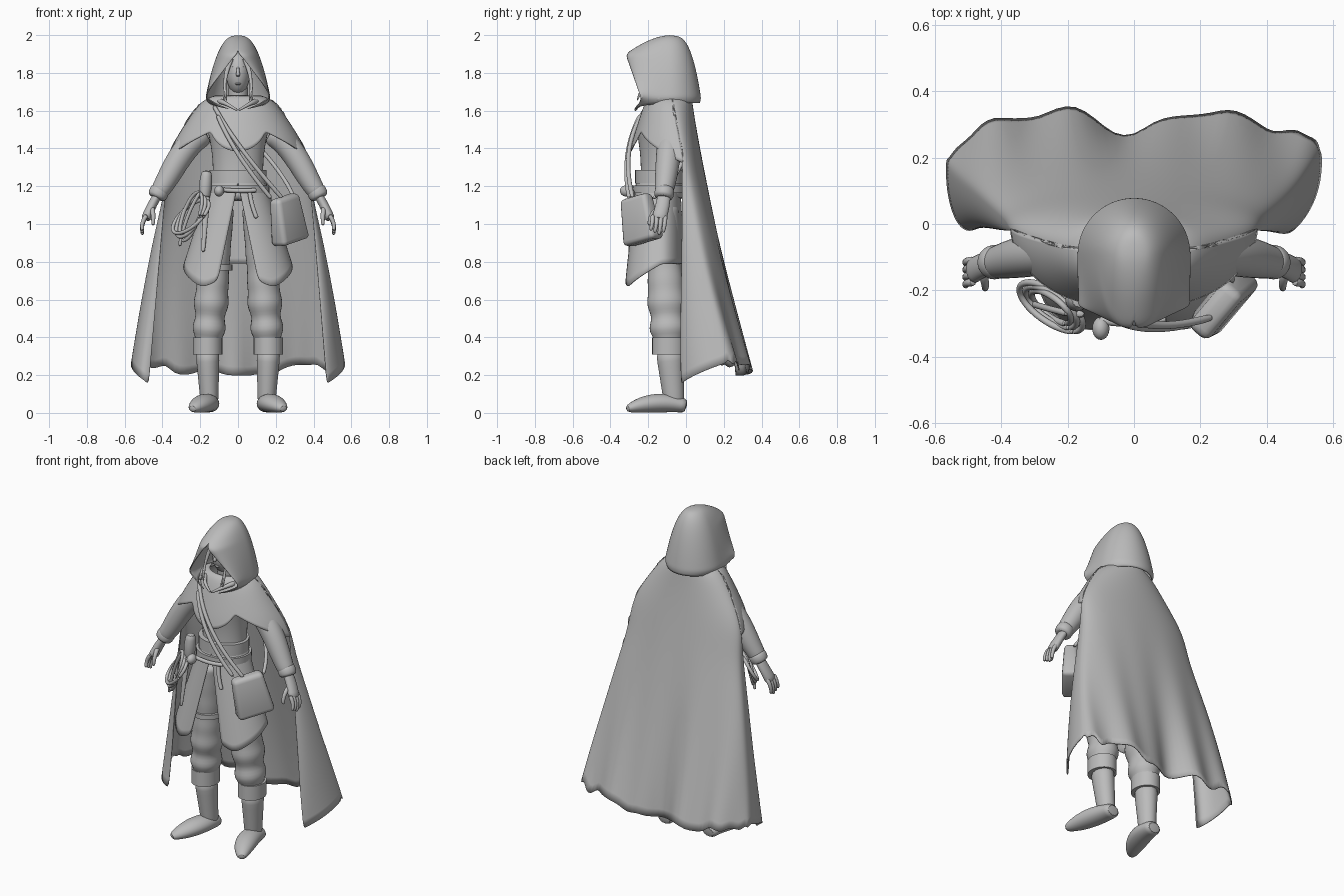
import bpy, bmesh, math, random
from mathutils import Vector

random.seed(4)
if "Cube" in bpy.data.objects:
    bpy.data.objects.remove(bpy.data.objects["Cube"])

GREY = (.5, .5, .5, 1)
cloth = bpy.data.materials.new("plain_grey")
cloth.use_nodes = True
cloth.diffuse_color = GREY
cloth.node_tree.nodes["Principled BSDF"].inputs["Base Color"].default_value = GREY


def finish(name, bm, subdivide=0, thickness=0):
    bmesh.ops.remove_doubles(bm, verts=bm.verts, dist=.0005)
    bmesh.ops.recalc_face_normals(bm, faces=bm.faces)
    mesh = bpy.data.meshes.new(name)
    bm.to_mesh(mesh)
    bm.free()
    mesh.shade_smooth()
    mesh.set_sharp_from_angle(angle=math.radians(50))
    mesh.materials.append(cloth)
    obj = bpy.data.objects.new(name, mesh)
    bpy.context.collection.objects.link(obj)
    if subdivide:
        modifier = obj.modifiers.new("smooth", "SUBSURF")
        modifier.levels = modifier.render_levels = subdivide
    if thickness:
        obj.modifiers.new("thickness", "SOLIDIFY").thickness = thickness
    return obj


def loft(name, rings, closed, subdivide=1, thickness=0):
    bm = bmesh.new()
    rows = [[bm.verts.new(point) for point in ring] for ring in rings]
    count = len(rows[0])
    for low, high in zip(rows, rows[1:]):
        for i in range(count if closed else count - 1):
            j = (i + 1) % count
            bm.faces.new((low[i], low[j], high[j], high[i]))
    if closed:
        bm.faces.new(rows[0])
        bm.faces.new(rows[-1])
    return finish(name, bm, subdivide, thickness)


def bend(*controls):
    """Smooth path steered by a few control points."""
    def path(t):
        points = [Vector(c) for c in controls]
        while len(points) > 1:
            points = [a.lerp(b, t) for a, b in zip(points, points[1:])]
        return points[0]
    return path


def tube(name, path, radius, side=1, steps=10, sides=12, depth=1, ref=(0, 1, 0), subdivide=1):
    """Limb, band or cord: radius is a number or a rule along the path."""
    rule = radius if callable(radius) else lambda t: radius
    centres = [path(i / steps) for i in range(steps + 1)]
    rings = []
    for i, centre in enumerate(centres):
        along = (centres[min(i + 1, steps)] - centres[max(i - 1, 0)]).normalized()
        u = along.cross(Vector(ref)).normalized()
        v = u.cross(along) * depth
        ring = []
        for k in range(sides):
            angle = math.tau * k / sides
            p = centre + (u * math.cos(angle) + v * math.sin(angle)) * rule(i / steps)
            ring.append((p.x * side, p.y, max(p.z, 0)))
        rings.append(ring)
    loft(name, rings, True, subdivide)


def band(name, centre, height, radius, depth, side=1):
    x, y, z = centre
    path = bend((x, y, z - height / 2), (x, y, z + height / 2))
    tube(name, path, radius, side, steps=1, sides=32, depth=depth, subdivide=0)


def ball(name, centre, size):
    bm = bmesh.new()
    bmesh.ops.create_uvsphere(bm, u_segments=20, v_segments=12, radius=1)
    for v in bm.verts:
        v.co = Vector(c + a * s for c, a, s in zip(centre, v.co, size))
    finish(name, bm)


def drape(name, section, hem, top, columns, rows, reach=1, fold=None, jag=0):
    """Hanging cloth. The section gives half width, back, side, edge x and edge y at z."""
    turns = [reach * (2 * i / columns - 1) for i in range(columns + 1)]
    ends = [hem(abs(a)) + random.uniform(-jag, jag) * (abs(a) < .5) for a in turns]
    rings = []
    for row in range(rows + 1):
        s = (row / rows) ** 1.4
        ring = []
        for a, end in zip(turns, ends):
            z = top + (end - top) * s
            width, back, mid, edge_x, edge_y = section(z)
            angle = abs(a) * math.pi
            sin, cos = math.sin(angle), math.cos(angle)
            if abs(a) <= .5:
                x, y = width * sin, mid + (back - mid) * cos
            else:
                x, y = edge_x + (width - edge_x) * sin, mid - (edge_y - mid) * cos
            x = math.copysign(x, a)
            ring.append((x, y + (fold(x, s) if fold else 0), z))
        rings.append(ring)
    loft(name, rings, False, thickness=.006)


# Hood with a pointed opening, closed at the crown
def hood_section(z):
    t = (2 - z) / .4
    tuck = max(0, 1.66 - z)
    width = .185 * t ** .38 - tuck
    back = -.09 + .18 * t ** .3 - tuck / 2
    edge_x = max(0, min(width, .31 * (t - .22), 2.4 * (z - 1.59)))
    edge_y = -.09 - .23 * min(1, 4 * t) ** .6 + .14 * max(0, t - .25) - tuck
    return width, back, -.09, edge_x, edge_y


drape("hood", hood_section, lambda a: 1.64 - .035 * a ** 4, top=2, columns=40, rows=20)


# Long cape, folded and ragged at the hem
def cape_section(z):
    t = max(0, 1.68 - z) / 1.5
    width = .12 + .46 * math.sqrt(t) + .035 * math.exp(-(10 * t - 2) ** 2)
    mid = -.08 + .29 * t
    return width, .03 + .34 * t ** 1.2, mid, min(width, .34 + .13 * t), min(mid, -.02)


def cape_fold(x, s):
    return s ** 3 * (.022 * math.sin(26 * x) - .1 * math.exp(-(9 * x) ** 2))


def cape_hem(a):
    return .21 + .11 * min(a, .5) - .22 * max(a - .5, 0)


drape("cape", cape_section, cape_hem, top=1.68, columns=60, rows=22, fold=cape_fold, jag=.03)


# Shoulder mantle with a scalloped front hem
def mantle_section(z):
    width, back, mid, edge_x, edge_y = cape_section(z)
    return width, -.18 - .11 * (width - .12) / .23, mid, edge_x, edge_y


def mantle_hem(a):
    return 1.385 + .105 * min(a / .16, 1) ** 2 - .5 * max(a - .16, 0)


drape("mantle", mantle_section, mantle_hem, top=1.68, columns=44, rows=10, reach=.5)


# Tunic, split at the front
def skirt_section(z):
    t = (1.22 - z) / .56
    return .15 + .18 * t, -.03 + .03 * t, -.13, .115 * t, -.265 - .06 * t


def skirt_hem(a):
    return .79 - .33 * max(a - .5, 0) + .6 * max(a - .88, 0)


drape("tunic_skirt", skirt_section, skirt_hem, top=1.22, columns=36, rows=10)
tube("torso", bend((0, -.13, 1.12), (0, -.13, 1.52)), lambda t: .135 + .1 * (t - .4) ** 2,
     sides=20, depth=.82)
band("sash", (0, -.14, 1.25), height=.07, radius=.152, depth=.85)
band("belt", (0, -.14, 1.185), height=.04, radius=.166, depth=.86)

# Head and neck
ball("head", (0, -.135, 1.8), (.064, .083, .115))
tube("neck", bend((0, -.1, 1.5), (0, -.12, 1.74)), .055)
tube("nose", bend((0, -.21, 1.835), (0, -.235, 1.78)), lambda t: .006 + .006 * t, steps=3)
ball("brow", (0, -.165, 1.835), (.05, .05, .012))
ball("mouth", (0, -.18, 1.742), (.022, .036, .008))

for side, label in ((1, "left"), (-1, "right")):
    # Hair and collar
    for inset in (0, .016):
        tube(label + "_hair_lock", bend((.03, -.2, 1.88), (.09 - inset, -.2, 1.8),
             (.06 + inset, -.26, 1.65)), lambda t: .012 - .007 * t, side, steps=6)
    tube(label + "_collar", bend((.1, -.17, 1.65), (.08, -.25, 1.65), (0, -.27, 1.6)),
         lambda t: .016 - .01 * t, side, steps=6)

    # Trouser leg with puffed knee, boot and foot
    tube(label + "_trouser_leg", bend((.16, -.09, .36), (.1, -.13, 1.1)),
         lambda t: .082 + .02 * math.exp(-4 * t) * math.cos(36 * (t - .12)) + .01 * math.exp(-(9 * t - 3) ** 2),
         side, steps=20, sides=16, depth=1.12)
    band(label + "_boot_cuff", (.161, -.09, .355), height=.09, radius=.078, depth=1.14, side=side)
    tube(label + "_boot_shaft", bend((.15, -.06, .02), (.162, -.088, .34)),
         lambda t: .046 + .02 * t, side, steps=5, sides=16, depth=1.15)
    tube(label + "_foot", bend((.152, .005, .035), (.15, -.15, .075), (.245, -.315, .02)),
         lambda t: .036 + .015 * math.sin(math.pi * t) - .02 * t ** 6,
         side, sides=16, depth=1.3, ref=(1, 0, 0))

    # Sleeve, cuff and hand
    tube(label + "_sleeve", bend((.17, -.08, 1.49), (.3, -.09, 1.42), (.35, -.1, 1.26), (.43, -.12, 1.15)),
         lambda t: .046 + .022 * (1 - t ** 3), side, sides=16)
    tube(label + "_sleeve_cuff", bend((.405, -.11, 1.195), (.435, -.12, 1.135)),
         lambda t: .046 + .008 * math.sin(math.pi * t), side, steps=4, sides=16)
    tube(label + "_palm", bend((.42, -.115, 1.16), (.46, -.12, 1.1), (.49, -.145, 1.02)),
         lambda t: .024 + .004 * t, side, steps=5, depth=1.5)
    for k in range(4):
        y = -.11 - .022 * k
        tip = .94 + .012 * abs(k - 1)
        tube(label + "_finger", bend((.482, y, 1.05), (.52, y, 1), (.505, y - .012, tip)),
             lambda t: .014 - .004 * t, side, steps=4, sides=8)
    tube(label + "_thumb", bend((.456, -.14, 1.09), (.445, -.2, 1.05), (.45, -.195, .99)),
         lambda t: .016 - .006 * t, side, steps=4, sides=8)

# Satchel, tapered to the top and turned outward
bag = bmesh.new()
bmesh.ops.create_cube(bag, size=1)
for v in bag.verts:
    v.co = Vector((v.co.x * (.2 - .04 * v.co.z), v.co.y * (.09 - .03 * v.co.z), v.co.z * .25))
bmesh.ops.bevel(bag, geom=bag.edges[:], offset=.025, segments=3, affect="EDGES", profile=.5)
satchel = finish("satchel", bag)
satchel.rotation_euler = (0, -.22, math.radians(50))
satchel.location = (.262, -.245, 1.025)
tube("chest_strap", bend((-.13, -.2, 1.63), (-.02, -.36, 1.42), (.24, -.28, 1.13)), .012)
tube("lower_strap", bend((-.11, -.24, 1.58), (-.03, -.35, 1.38), (.18, -.3, 1.13)), .012)
tube("rear_strap", bend((.3, -.18, 1.13), (.24, .05, 1.3), (-.08, .01, 1.6)), .011)

# Belt knot, tails, holder and sheath
ball("belt_knot", (-.1, -.315, 1.175), (.026, .035, .03))
tube("belt_tail", bend((.06, -.28, 1.18), (.07, -.3, 1.1), (.1, -.305, 1.03)), .012)
tube("belt_cord", bend((-.11, -.29, 1.185), (0, -.31, 1.17), (.1, -.285, 1.18)), .012)
tube("tool_holder", bend((-.18, -.23, 1.12), (-.165, -.23, 1.285)),
     lambda t: .026 + .01 * math.sin(math.pi * t), steps=5)
tube("sheath", bend((-.165, -.27, 1.15), (-.185, -.3, .85)), lambda t: .02 - .01 * t, depth=.6)
band("thigh_band", (-.12, -.116, .77), height=.03, radius=.09, depth=1.1)

# Coiled rope hanging from the belt
for k in range(3):
    def coil(t):
        angle = math.tau * t
        across = Vector((.045, -.05, 0)) * math.cos(angle)
        down = Vector((.04 + .015 * k, 0, .13 - .02 * k)) * math.sin(angle)
        return Vector((-.25, -.25, 1.04)) + across * (1 + k / 4) + down
    tube("rope_loop", coil, .011, steps=20, sides=8)
tube("rope_end", bend((-.2, -.27, 1.17), (-.28, -.25, 1.05), (-.31, -.24, .88)), .01)
